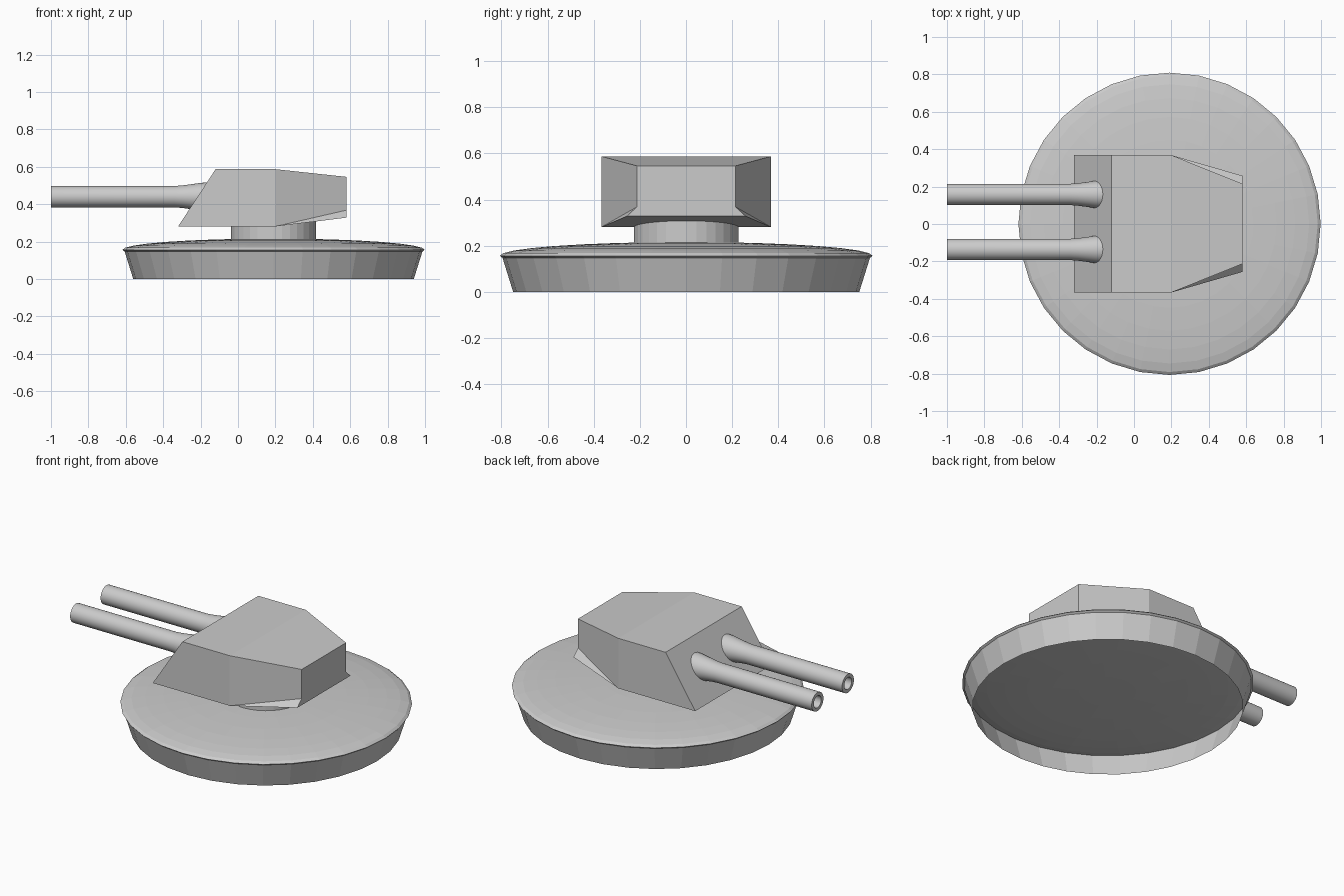
import bpy, bmesh, math
from mathutils import Matrix

if "Cube" in bpy.data.objects:
    bpy.data.objects.remove(bpy.data.objects["Cube"])


def finish(name, bm, smooth=False):
    bmesh.ops.remove_doubles(bm, verts=bm.verts, dist=1e-5)
    bmesh.ops.recalc_face_normals(bm, faces=bm.faces)
    mesh = bpy.data.meshes.new(name)
    bm.to_mesh(mesh)
    bm.free()
    obj = bpy.data.objects.new(name, mesh)
    bpy.context.collection.objects.link(obj)
    if smooth:
        bpy.ops.object.select_all(action='DESELECT')
        obj.select_set(True)
        bpy.context.view_layer.objects.active = obj
        bpy.ops.object.shade_smooth_by_angle(angle=math.radians(30))
    return obj


def lathe(name, profile, sides, matrix, smooth=False):
    """Spin (radius, height) points round local z."""
    bm = bmesh.new()
    vs = [bm.verts.new((r, 0, z)) for r, z in profile]
    edges = [bm.edges.new(p) for p in zip(vs, vs[1:])]
    bmesh.ops.spin(bm, geom=vs + edges, cent=(0, 0, 0), axis=(0, 0, 1),
                   angle=math.tau, steps=sides, use_merge=True)
    bmesh.ops.transform(bm, matrix=matrix, verts=bm.verts)
    return finish(name, bm, smooth)


centre = Matrix.Translation((0.19, 0.001, 0))

# Base skirt: open sloping wall
lathe("base_skirt", [(0.75, 0), (0.797, 0.15)], 32, centre)

# Base deck: flattened sphere resting in the skirt
bm = bmesh.new()
bmesh.ops.create_uvsphere(bm, u_segments=32, v_segments=16, radius=1)
bmesh.ops.transform(bm, verts=bm.verts, matrix=centre
                    @ Matrix.Translation((0, 0, 0.156))
                    @ Matrix.Diagonal((0.808, 0.808, 0.06, 1)))
finish("base_deck", bm)

# Neck between base and turret
lathe("neck", [(0.227, 0.2), (0.227, 0.33)], 32, centre)

# Turret housing: one half of the corners, mirrored across y
half = [(-0.32, 0.367, 0.281), (-0.12, 0.367, 0.587), (0.2, 0.367, 0.587),
        (0.2, 0.367, 0.281), (0.58, 0.214, 0.546), (0.58, 0.214, 0.368),
        (0.58, 0.257, 0.328)]
bm = bmesh.new()
sides = [[bm.verts.new((x, s * y + 0.001, z)) for x, y, z in half] for s in (1, -1)]
for v in sides:
    for ids in ((0, 1, 2, 3), (3, 2, 4, 5), (3, 5, 6)):
        bm.faces.new([v[i] for i in ids])
a, b = sides
for i, j in ((0, 1), (1, 2), (2, 4), (3, 0), (6, 3)):
    bm.faces.new((a[i], a[j], b[j], b[i]))
bm.faces.new((a[4], a[5], a[6], b[6], b[5], b[4]))
finish("turret_housing", bm)

# Twin hollow barrels with flared roots
barrel = [(0, 0.2), (0.036, 0.2), (0.036, 0), (0.057, 0), (0.057, 0.66),
          (0.06, 0.7), (0.068, 0.76), (0.074, 0.8), (0.076, 0.84), (0.076, 0.9)]
for side, y in (("right", -0.136), ("left", 0.158)):
    m = Matrix.Translation((-1, y, 0.44)) @ Matrix.Rotation(math.pi / 2, 4, 'Y')
    lathe("barrel_" + side, barrel, 32, m, smooth=True)
